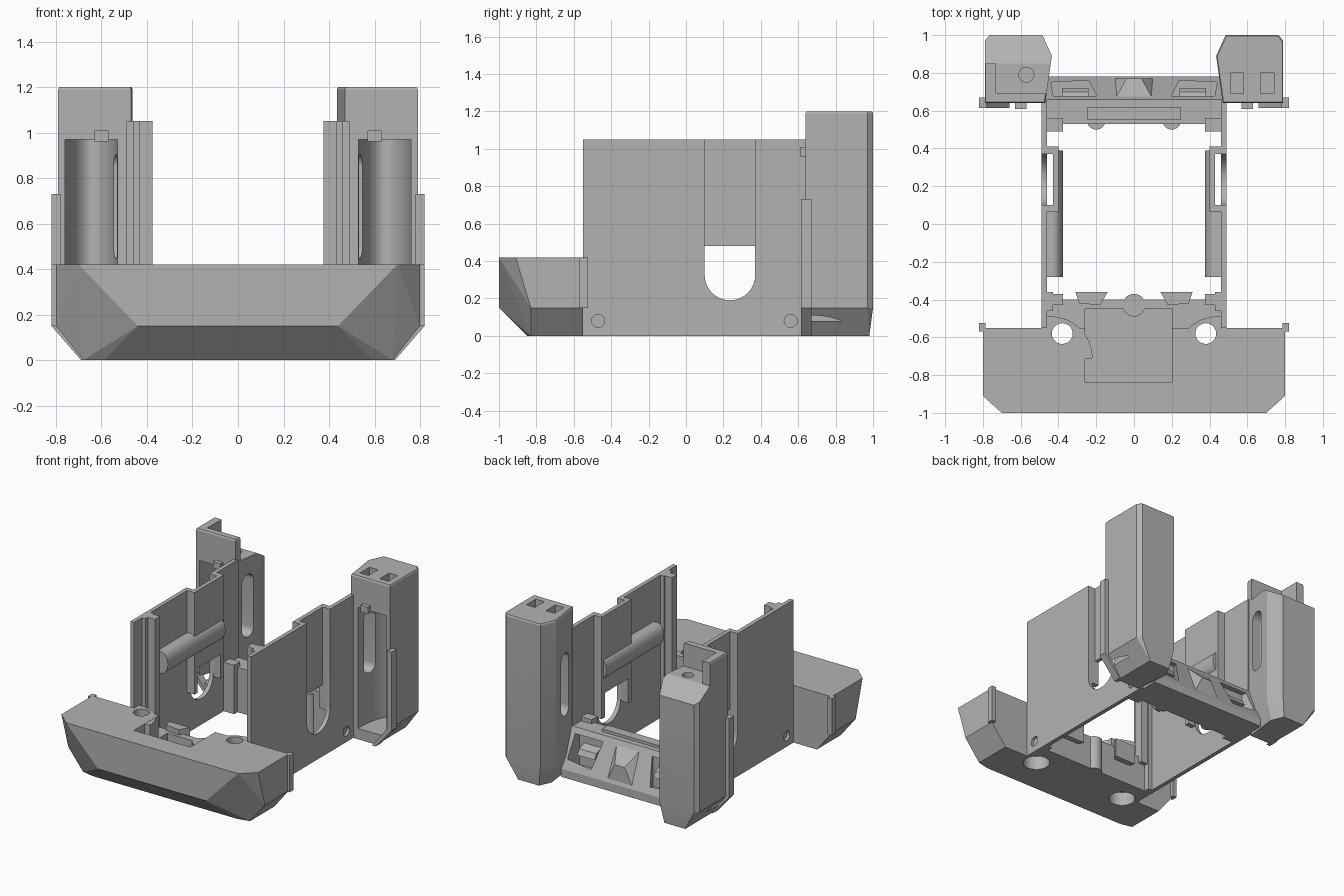
import bpy, bmesh, math
from mathutils import Vector, Matrix

if "Cube" in bpy.data.objects:
    bpy.data.objects.remove(bpy.data.objects["Cube"])

GREY = (0.45, 0.45, 0.45, 1)
mat = bpy.data.materials.new("plain grey")
mat.use_nodes = True
mat.diffuse_color = GREY
bsdf = next(n for n in mat.node_tree.nodes if n.type == 'BSDF_PRINCIPLED')
bsdf.inputs["Base Color"].default_value = GREY


def finish(name, bm):
    bmesh.ops.recalc_face_normals(bm, faces=bm.faces)
    me = bpy.data.meshes.new(name)
    bm.to_mesh(me)
    bm.free()
    me.materials.append(mat)
    ob = bpy.data.objects.new(name, me)
    bpy.context.collection.objects.link(ob)
    return ob


def hull(name, pts):
    bm = bmesh.new()
    for p in pts:
        bm.verts.new(p)
    res = bmesh.ops.convex_hull(bm, input=bm.verts)
    junk = {v for v in res["geom_interior"] if isinstance(v, bmesh.types.BMVert)}
    bmesh.ops.delete(bm, geom=list(junk), context='VERTS')
    bmesh.ops.dissolve_limit(bm, angle_limit=0.01, verts=bm.verts, edges=bm.edges)
    return finish(name, bm)


def prism(name, pts, lo, hi, axis='z'):
    """Extrude a 2D outline along an axis."""
    place = {'x': lambda a, b, t: (t, a, b),
             'y': lambda a, b, t: (a, t, b),
             'z': lambda a, b, t: (a, b, t)}[axis]
    bm = bmesh.new()
    face = bm.faces.new([bm.verts.new(place(a, b, lo)) for a, b in pts])
    ext = bmesh.ops.extrude_face_region(bm, geom=[face])
    move = Vector(place(0, 0, hi - lo))
    bmesh.ops.translate(bm, vec=move, verts=[v for v in ext["geom"] if isinstance(v, bmesh.types.BMVert)])
    return finish(name, bm)


def box(name, x, y, z):
    return prism(name, [(x[0], y[0]), (x[1], y[0]), (x[1], y[1]), (x[0], y[1])], *z)


def arc(cx, cy, rx, ry, start, end, n=16):
    steps = [math.radians(start + (end - start) * i / n) for i in range(n + 1)]
    return [(cx + rx * math.cos(t), cy + ry * math.sin(t)) for t in steps]


def disc(name, cx, cy, r, lo, hi, axis='z'):
    return prism(name, arc(cx, cy, r, r, 0, 345, 23), lo, hi, axis)


def cut(ob, *cutters):
    for c in cutters:
        mod = ob.modifiers.new("cut", 'BOOLEAN')
        mod.operation, mod.solver, mod.object = 'DIFFERENCE', 'EXACT', c
        with bpy.context.temp_override(object=ob, active_object=ob):
            bpy.ops.object.modifier_apply(modifier=mod.name)
        bpy.data.objects.remove(c)


def flip(pts, s):
    return [(s * p[0], *p[1:]) for p in pts]


def sx(s, a, b):
    return sorted((s * a, s * b))


def screw_cutters(s):
    return [disc("cutter", s * .38, -.58, .055, -.1, .6),
            disc("cutter", s * .38, -.58, .09, -.1, .1)]


# Front bumper with faceted corners, tool pocket and screw holes
half = [(.70, -1, .42), (.80, -.91, .42), (.80, -.55, .42),
        (.44, -1, .15), (.80, -.83, .15), (.80, -.55, .15),
        (.59, -.85, 0), (.68, -.83, 0), (.68, -.55, 0)]
bumper = hull("front_bumper", half + flip(half, -1))
cut(bumper, box("cutter", (-.26, .2), (-.84, -.5), (.06, .6)),
    *screw_cutters(1), *screw_cutters(-1))

# Low shelf behind the bumper, with clips and a central bump
shelf = box("front_shelf", (-.47, .47), (-.55, -.4), (0, .25))
cut(shelf, box("cutter", (-.26, .2), (-.6, -.45), (.06, .6)),
    *screw_cutters(1), *screw_cutters(-1))
disc("shelf_bump", 0, -.43, .06, 0, .25)

# Rear cross member with a sloping back
rear = prism("rear_cross_member",
             [(.53, 0), (.78, 0), (.78, .06), (.66, .33), (.53, .33)], -.47, .47, 'x')
hull("rear_center_fin", [(-.1, .66, .31), (.1, .66, .31), (.12, .77, .04), (-.12, .77, .04),
                         (-.04, .77, .2), (.04, .77, .2)])
box("rear_ledge", (-.25, .25), (.55, .62), (.32, .35))

for s, side in ((1, "left"), (-1, "right")):
    # Rounded screw bosses and shelf clips
    boss = prism(side + "_screw_boss",
                 flip([(.46, -.6), (.46, -.49)] + arc(.44, -.71, .22, .22, 90, 180) + [(.3, -.72)], s), 0, .419)
    cut(boss, *screw_cutters(s))
    prism(side + "_shelf_clip",
          flip([(.14, -.36), (.31, -.36), (.29, -.42), (.18, -.43)], s), .15, .29)
    box(side + "_bumper_ear", sx(s, .785, .82), (-.57, -.525), (.15, .42))

    # Side wall with a round-bottomed slot and screw holes
    wall = box(side + "_side_wall", sx(s, .46, .49), (-.55, .66), (0, 1.05))
    slot = [(.1, 1.2)] + arc(.235, .325, .135, .135, 180, 360) + [(.37, 1.2)]
    cut(wall, prism("cutter", slot, *sx(s, .4, .55), 'x'),
        *[disc("cutter", y, .08, .035, *sx(s, .4, .55), 'x') for y in (-.47, .56)])

    # Recessed plate and cheeks that carry the wall inward around the slot
    box(side + "_slot_plate", sx(s, .40, .43), (.08, .40), (.48, 1.05))
    for end, y in (("front", (.065, .1)), ("rear", (.37, .41))):
        box(f"{side}_{end}_slot_cheek", sx(s, .40, .475), y, (.3, 1.05))

    # Inner rail and vertical posts
    prism(side + "_inner_rail", flip(arc(.43, .66, .055, .08, 90, 270), s), -.28, .39, 'y')
    box(side + "_rail_backing", sx(s, .43, .465), (-.28, .08), (.58, .74))
    box(side + "_front_post", sx(s, .43, .465), (-.46, -.36), (0, 1.05))
    box(side + "_front_post_lip", sx(s, .375, .435), (-.43, -.37), (.2, 1.05))
    box(side + "_rear_post", sx(s, .375, .465), (.49, .56), (0, .36))
    disc(side + "_rear_bump", s * .2, .55, .05, 0, .3)

    # Pocket with a blade in the rear cross member
    cut(rear, prism("cutter", flip([(.18, .64), (.42, .64), (.44, .75), (.24, .76)], s), .05, .29))
    hull(side + "_rear_blade", [(s * x, y, z) for x in (.24, .38)
                                for y, z in ((.64, .16), (.72, .16), (.64, .22), (.70, .2))])

    # Rear tower, hollow and open at the front, with a slot on its inner side
    plan = [(.47, .64), (.79, .64), (.79, .97), (.765, 1), (.485, 1), (.435, .89)]
    foot = [(.50, .64), (.68, .64), (.68, .98), (.51, .98), (.47, .89)]
    pts = [(*p, z) for p in plan for z in (.15, 1.19)]
    pts += [(.625 + (x - .625) * .97, .82 + (y - .82) * .97, 1.2) for x, y in plan]
    tower = hull(side + "_rear_tower", flip(pts + [(*p, 0) for p in foot], s))
    cavity = [(.76, .55)] + arc(.645, .68, .115, .26, 0, 180, 24) + [(.53, .55)]
    cut(tower, prism("cutter", flip(cavity, s), .08, .97),
        prism("cutter", arc(.76, .85, .055, .055, 0, 180) + arc(.76, .5, .055, .055, 180, 360),
              *sx(s, .4, .6), 'x'))
    if s > 0:
        cut(tower, *[box("cutter", x, (.69, .80), (1.08, 1.3)) for x in ((.51, .58), (.67, .74))])
    else:
        cut(tower, box("cutter", (-.73, -.3), (.69, 1.1), (1.03, 1.3)),
            box("cutter", (-.9, -.3), (.85, 1.1), (1.03, 1.3)),
            prism("cutter", [(.85, 1.03), (1.05, .91), (1.05, 1.3), (.85, 1.3)], -.9, -.3, 'x'),
            disc("cutter", -.57, .79, .04, .98, 1.2))
    box(side + "_tower_tab", sx(s, .57, .63), (.61, .66), (.96, 1.01))

    # Thin ear wrapping the tower's outer front edge
    prism(side + "_tower_ear", flip([(.78, .73), (.82, .73), (.82, .15), (.69, 0), (.66, 0), (.78, .15)], s),
          .615, .67, 'y')

# Smooth the curved cuts while keeping hard edges crisp
for ob in bpy.context.collection.objects:
    if ob.type == 'MESH' and mat.name in ob.data.materials:
        ob.data.shade_flat()
        if any(k in ob.name for k in ("wall", "tower", "boss", "rail", "bump")) and ob != bumper:
            bpy.ops.object.select_all(action='DESELECT')
            ob.select_set(True)
            bpy.context.view_layer.objects.active = ob
            bpy.ops.object.shade_smooth_by_angle(angle=math.radians(25))
